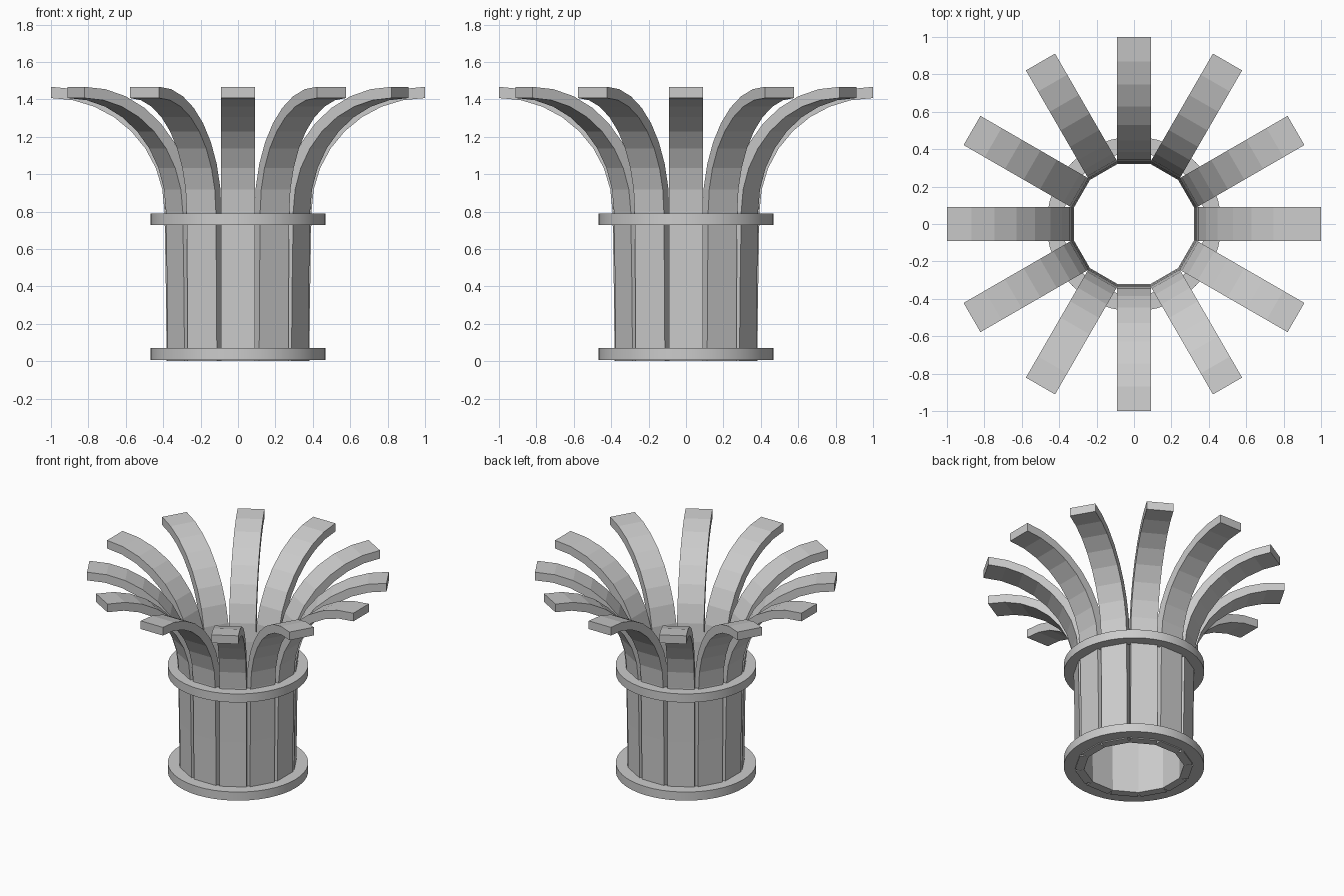
import bpy, bmesh
from math import sin, cos, pi, radians
from mathutils import Matrix

if "Cube" in bpy.data.objects:
    bpy.data.objects.remove(bpy.data.objects["Cube"])

STAVES = 12
HALF_W = 0.09


def finish(bm, name):
    bmesh.ops.recalc_face_normals(bm, faces=bm.faces)
    me = bpy.data.meshes.new(name)
    bm.to_mesh(me)
    bm.free()
    ob = bpy.data.objects.new(name, me)
    bpy.context.collection.objects.link(ob)
    return ob


def stave_profile():
    # (inner, outer) points: gently leaning body, then a quarter-circle flare
    pairs = [((0.322, 0.0), (0.382, 0.0)), ((0.327, 0.4), (0.386, 0.4))]
    cx, cz, n = 1.0, 0.80, 8
    for i in range(n + 1):
        a = pi / 2 * i / n
        pairs.append(tuple((cx - r * cos(a), cz + r * sin(a)) for r in (0.667, 0.607)))
    return pairs


def stave(name, angle):
    bm = bmesh.new()
    rows = []
    for (xi, zi), (xo, zo) in stave_profile():
        rows.append([bm.verts.new(p) for p in (
            (xi, -HALF_W, zi), (xi, HALF_W, zi), (xo, HALF_W, zo), (xo, -HALF_W, zo))])
    for a, b in zip(rows, rows[1:]):
        for k in range(4):
            j = (k + 1) % 4
            bm.faces.new((a[k], a[j], b[j], b[k]))
    bm.faces.new(rows[0])
    bm.faces.new(rows[-1])
    bm.transform(Matrix.Rotation(angle, 4, 'Z'))
    return finish(bm, name)


def hoop(name, z0, z1, r_in, r_out, n=48):
    bm = bmesh.new()
    rings = []
    for r, z in ((r_in, z0), (r_out, z0), (r_out, z1), (r_in, z1)):
        rings.append([bm.verts.new((r * cos(2 * pi * i / n), r * sin(2 * pi * i / n), z))
                      for i in range(n)])
    for k in range(4):
        a, b = rings[k], rings[(k + 1) % 4]
        for i in range(n):
            j = (i + 1) % n
            bm.faces.new((a[i], a[j], b[j], b[i]))
    ob = finish(bm, name)
    for o in bpy.context.selected_objects:
        o.select_set(False)
    bpy.context.view_layer.objects.active = ob
    ob.select_set(True)
    bpy.ops.object.shade_smooth_by_angle(angle=radians(30))
    return ob


# Ring of flared staves
for i in range(STAVES):
    stave(f"stave_{i + 1:02d}", 2 * pi * i / STAVES)

# Two hoops binding the staves
hoop("lower_hoop", 0.007, 0.07, 0.38, 0.467)
hoop("upper_hoop", 0.727, 0.79, 0.38, 0.467)
